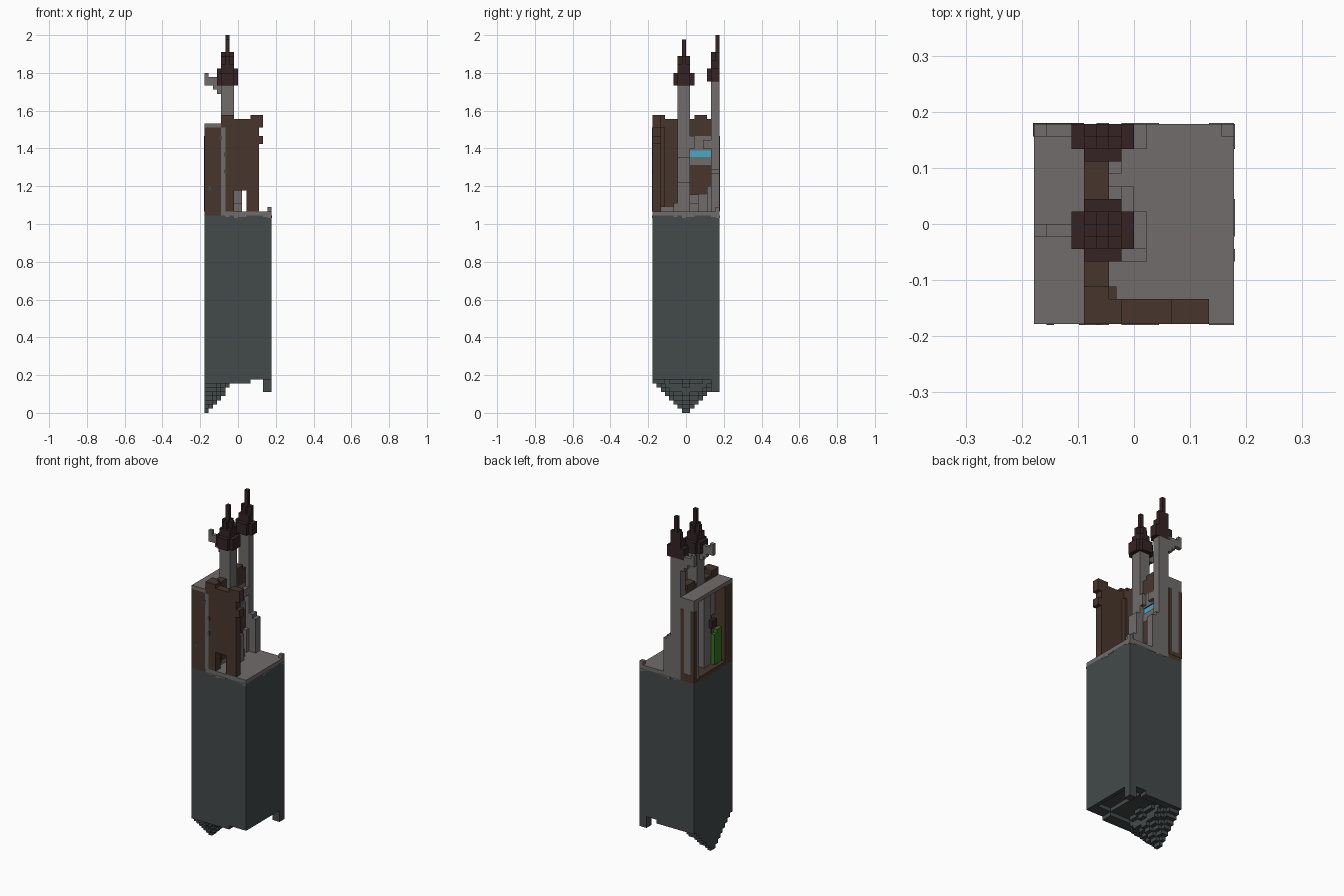
import bpy, bmesh, math, random
from mathutils import Vector

random.seed(4)
V = 2 / 90          # edge of one block
HALF = 8            # half of the footprint, in blocks

default = bpy.data.objects.get("Cube")
if default:
    bpy.data.objects.remove(default, do_unlink=True)


def material(name, rgb):
    m = bpy.data.materials.new(name)
    m.use_nodes = True
    m.diffuse_color = (*rgb, 1)
    m.node_tree.nodes["Principled BSDF"].inputs["Base Color"].default_value = (*rgb, 1)
    return m


SLATE = material("dark slate", (.056, .067, .067))
STONE = material("grey stone", (.162, .150, .147))
WOOD = material("brown wood", (.064, .037, .026))
ROOF = material("dark roof", (.036, .017, .018))
GLASS = material("blue glass", (.07, .38, .56))
LEAF = material("green", (.035, .17, .015))


def blocks(name, mat, boxes):
    """One object from boxes given as block ranges (x0, x1, y0, y1, z0, z1)."""
    bm = bmesh.new()
    for x0, x1, y0, y1, z0, z1 in boxes:
        lo = Vector((x0 - HALF, y0 - HALF, z0)) * V
        hi = Vector((x1 - HALF, y1 - HALF, z1)) * V
        for v in bmesh.ops.create_cube(bm, size=1)["verts"]:
            v.co = Vector([lo[a] + (hi[a] - lo[a]) * (v.co[a] + .5) for a in range(3)])
    mesh = bpy.data.meshes.new(name)
    bm.to_mesh(mesh)
    bm.free()
    mesh.materials.append(mat)
    obj = bpy.data.objects.new(name, mesh)
    bpy.context.collection.objects.link(obj)
    return obj


# Rock pillar with a stepped underside pointing down on one side
def underside(i, j):
    k = min(round(.9 * math.hypot(i * 1.2, j - 7.5)), 7)
    if i > 13 and j > 13:
        return 5
    if i > 10:
        k += 1
    if 4 < i < 15 and 2 < j < 14:
        k += 1
    return k


blocks("rock_underside", SLATE, [(i, i + 1, j, j + 1, underside(i, j), 10)
                                 for i in range(16) for j in range(16)])
blocks("rock_pillar", SLATE, [(0, 16, 0, 16, 10, 47)])

# Ground slab, with a ragged lower edge of thin stone plates
blocks("ground_slab", STONE, [(4, 16, 0, 16, 47, 48), (15, 16, 15, 16, 48, 49)])
T = .08
ragged = []
for n in range(4, 16):
    d = random.choice((0, .3, .6))
    if d:
        ragged += [(n, n + 1, -T, 0, 47 - d, 47), (n, n + 1, 16, 16 + T, 47 - d, 47),
                   (16, 16 + T, n, n + 1, 47 - d, 47)]
blocks("ragged_ground_edge", STONE, ragged)

# Front wall with a gate and battlements
blocks("front_wall", WOOD, [
    (4, 7, 0, 2, 48, 71), (7, 10, 0, 2, 53, 70), (10, 13, 0, 2, 48, 70),
    (11, 14, 0, 2, 70, 71), (13, 14, 0, 2, 68, 70), (13, 14, 0, 2, 64, 66)])
blocks("front_wall_stripe", STONE, [(4, 5, -T, 0, 48, 68)])
blocks("front_wall_specks", SLATE, [
    (x, x + .6, -T * 1.4, 0, z, z + 1) for x, z in ((1, 53), (4.7, 61), (4.7, 57), (3.6, 65))])
blocks("gate_step", STONE, [(7, 9, 5, 6, 48, 50)])

# Long wall behind it, in bands of wood and stone, with a window
blocks("long_wall", WOOD, [
    (4, 6, 2, 6, 49, 70), (4, 6, 9, 14, 66, 70), (4, 6, 9, 14, 52, 59),
    (4, 6, 2, 3, 70, 71), (4, 6, 10, 13, 70, 71), (6, 6.6, 2, 3, 49, 68)])
blocks("long_wall_stone", STONE, [
    (4, 6, 2, 6, 48, 49), (4, 6, 9, 14, 48, 52), (4, 6, 9, 14, 59, 61),
    (4, 6, 9, 14, 62.5, 66), (6, 7, 13, 14, 48, 54), (6, 7, 9, 11, 48, 52),
    (6, 7, 12, 14, 63, 65), (6, 7, 9, 10, 63, 66), (7, 8, 9, 11, 48, 50)])
blocks("window_pane", GLASS, [(4.3, 5.7, 9, 14, 61, 62.5)])

# Open-sided house between the long wall and the edge
blocks("house_sill", WOOD, [(0, 4, 0, 16, 47, 48)])
blocks("house_roof", STONE, [(0, 4, 0, 16, 68, 69)])
blocks("house_front_end", WOOD, [(0, 4, 0, 3, 48, 68)])
blocks("house_back_end", STONE, [(0, 4, 14, 16, 48, 68)])
blocks("house_back_boards", WOOD, [
    (0, 1, 16, 16 + T, 48, 66), (3, 4, 16, 16 + T, 48, 66), (1, 3, 16, 16 + T, 48, 49),
    (-T, 0, 15, 16 + T, 48, 66)])
blocks("house_inner_pillar", STONE, [(2, 4, 6, 9, 48, 68), (3, 4, 3, 6, 60, 68)])
blocks("house_shelf", ROOF, [(1, 2, 5, 7, 58, 60)])
blocks("green_plant", LEAF, [(1, 2, 3, 5, 48, 57), (1, 2, 5, 6, 48, 56)])

# Two towers, each with a stepped spire, buttress and side bracket
for name, y, z in (("front", 7, 78), ("back", 15, 79)):
    def clip(r):
        return r[0], min(r[1], 16)
    wide, mid = clip((y - 2, y + 3)), clip((y - 1, y + 2))
    if name == "front":
        wide, mid = (5, 10), (6, 9)
    centre = clip((y, y + 1))
    blocks(name + "_tower", STONE, [(4, 7, *mid, 48, z)])
    blocks(name + "_buttress", STONE, [(7, 8, *mid, 48, 61 if name == "front" else 58),
                                       (8, 9, *mid, 48, 55 if name == "front" else 57)])
    blocks(name + "_spire", ROOF, [
        (3, 8, *mid, z, z + 3), (4, 7, *wide, z, z + 3),
        (4, 7, *centre, z + 3, z + 7), (5, 6, *mid, z + 3, z + 7),
        (4, 7, *mid, z + 3, z + 5), (5, 6, *centre, z + 7, z + 11)])
    blocks(name + "_bracket", STONE, [
        (0, 4, *centre, 78, 80), (0, 1, *centre, 80, 81),
        (2, 4, *centre, 77, 78), (3, 4, *centre, 76, 77)])
